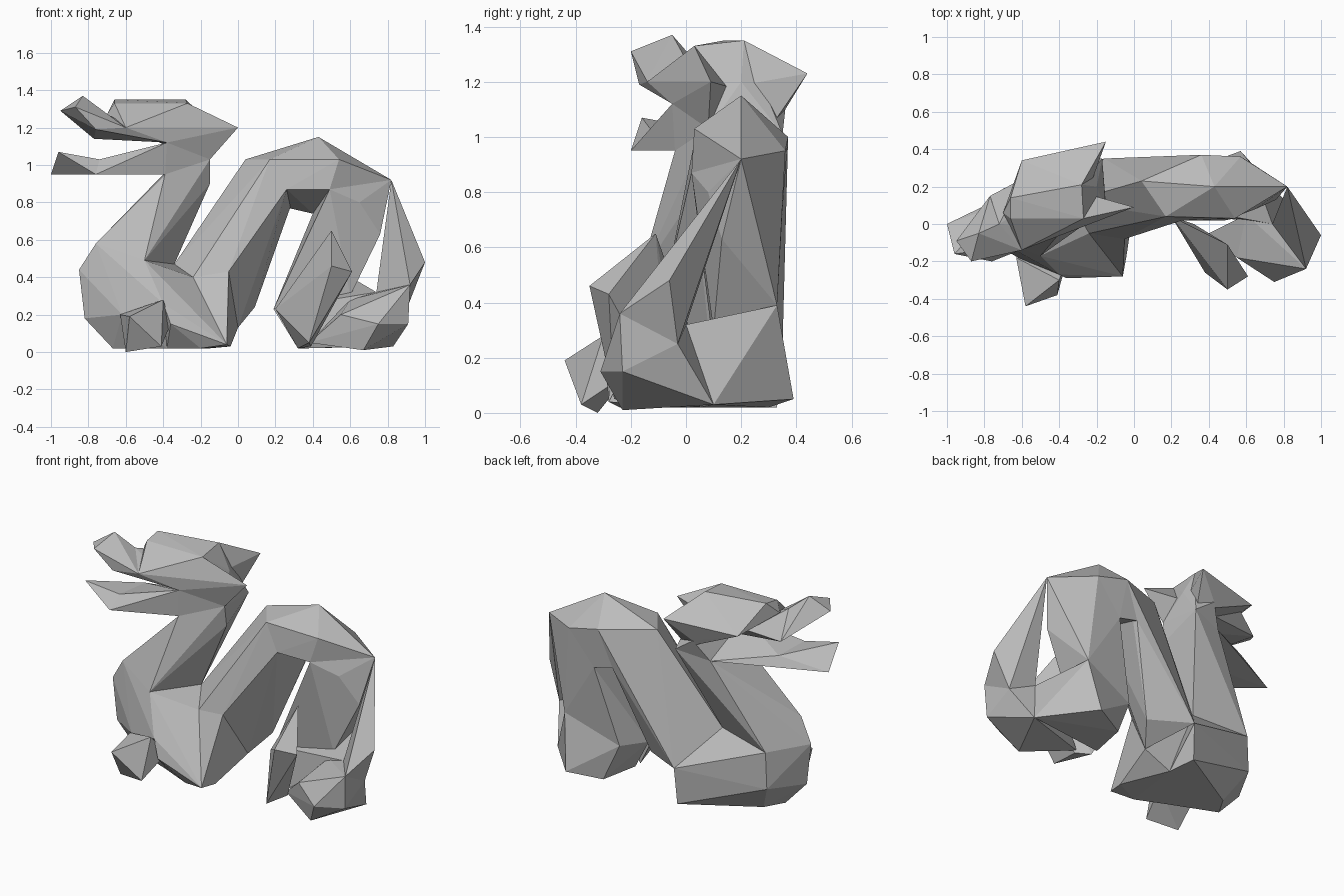
import bpy
import bmesh

default_cube = bpy.data.objects.get("Cube")
if default_cube:
    bpy.data.objects.remove(default_cube, do_unlink=True)

# One plain stone colour for the whole creature
stone = bpy.data.materials.new("stone_grey")
stone.use_nodes = True
stone.diffuse_color = (0.5, 0.5, 0.5, 1)
for node in stone.node_tree.nodes:
    if node.type == "BSDF_PRINCIPLED":
        node.inputs["Base Color"].default_value = stone.diffuse_color
        node.inputs["Roughness"].default_value = 0.8


def faceted_part(name, *sections):
    """Wrap a flat-shaded skin around the corner points of the given sections."""
    mesh = bpy.data.meshes.new(name)
    bm = bmesh.new()
    corners = {point for section in sections for point in section}
    for point in sorted(corners):
        bm.verts.new(point)
    hull = bmesh.ops.convex_hull(bm, input=bm.verts)
    leftovers = [item for item in hull["geom_interior"] + hull["geom_unused"]
                 if isinstance(item, bmesh.types.BMVert)]
    bmesh.ops.delete(bm, geom=list(set(leftovers)), context="VERTS")
    bmesh.ops.recalc_face_normals(bm, faces=bm.faces)
    bm.to_mesh(mesh)
    bm.free()
    mesh.materials.append(stone)
    part = bpy.data.objects.new(name, mesh)
    bpy.context.collection.objects.link(part)
    return part


# Cross-sections shared by neighbouring parts of the winding body
neck_top = [(-.39, -.04, .95), (-.15, .08, 1.03), (-.15, .1, .9),
            (-.17, .35, 1.01), (-.38, .3, .97)]
neck_bottom = [(-.76, -.07, .58), (-.85, -.04, .44), (-.5, -.17, .49),
               (-.34, .12, .47), (-.52, .13, .45), (-.69, .19, .43)]
body_start = [(-.34, .12, .47), (-.24, -.05, .4), (-.05, -.08, .43),
              (0, .1, .13), (.09, .22, .24), (-.16, .35, .25)]
arch_left = [(.04, .23, 1.03), (.17, .04, 1.03), (.26, .02, .87),
             (.27, .35, .77), (.36, .37, 1)]
arch_right = [(.54, .03, 1.03), (.49, .02, .87), (.4, .35, .74),
              (.57, .36, .95), (.82, .2, .92)]
leg_foot = [(.62, .33, .39), (.19, .1, .23), (.27, .28, .25), (.6, .1, .3)]
coil_side = [(.92, -.24, .36), (.91, -.03, .25), (.74, 0, .32)]
chest_front = [(-.06, -.28, .04), (-.2, -.24, .02), (-.36, -.29, .15),
               (-.4, -.27, .26)]
chest_floor = [(-.38, -.16, .02), (-.15, .14, .02)]

# Neck, resting chest with its forward corner, and the small front foot
faceted_part("neck", neck_top, neck_bottom)
faceted_part("chest_base", neck_bottom, body_start[:1], body_start[5:],
             chest_floor, chest_front[3:],
             [(-.82, -.04, .18), (-.67, -.04, .02), (-.62, -.18, .2),
              (-.6, .08, .02), (-.7, .19, .2), (-.17, .33, .02)])
faceted_part("chest_panel", chest_front, chest_floor, body_start[:2],
             neck_bottom[2:3])
faceted_part("chest_corner", body_start[:4], chest_front[:2], chest_floor[1:],
             [(-.04, -.17, .03)])
faceted_part("front_foot",
             [(-.58, -.44, .19), (-.41, -.38, .03), (-.6, -.32, 0),
              (-.4, -.3, .28), (-.63, -.18, .2), (-.36, -.2, .15)])

# Body rises, arches over and comes down again
faceted_part("body_rise", body_start, arch_left)
faceted_part("body_arch", arch_left, arch_right, [(.43, .2, 1.15)])
faceted_part("body_descent", arch_right[1:], leg_foot,
             [(.65, .08, .8), (.76, .13, .63)])

# Coil on the ground, the outer strip of the loop and the raised tail tip
faceted_part("rear_coil", leg_foot, coil_side[2:],
             [(.57, .39, .05), (.37, .3, .02), (.32, .05, .02), (.83, .1, .03)])
faceted_part("front_coil", coil_side,
             [(.75, -.31, .15), (.91, -.23, .15), (.67, -.23, .01),
              (.83, .1, .03), (.55, -.18, .2), (.38, -.06, .05), (.6, .05, .28)])
faceted_part("outer_loop", coil_side, [(.82, .2, .92), (1, -.06, .48)])
faceted_part("tail_tip",
             [(.5, -.11, .65), (.5, -.35, .46), (.61, -.28, .43),
              (.38, -.26, .05), (.2, .04, .23), (.32, 0, .02), (.39, -.06, .03)])

# Head: skull, two swept-back horns, nose and open lower jaw
skull_side_right = [(-.6, -.14, 1.2), (-.27, .03, 1.33), (-.38, -.05, 1.12)]
skull_side_left = [(-.6, .34, 1.2), (-.28, .21, 1.35), (-.3, .36, 1.1)]
skull_back = [(-.15, .08, 1.03), (-.17, .35, 1.01), (-.2, .2, 1.2)]
faceted_part("skull", skull_side_right, skull_side_left, skull_back,
             [(-.7, .06, 1.27), (-.66, .14, 1.35), (-.66, .03, 1.33)])
for side, skull_side, root, tip in (
        ("right", skull_side_right, skull_back[0], (0, .09, 1.2)),
        ("left", skull_side_left, (-.2, .33, 1.07), (-.15, .44, 1.23))):
    faceted_part(side + "_horn", skull_side, [root, tip, (-.25, .16, 1.18)])
nose_root = [(-.76, -.17, 1.19), (-.77, .15, 1.14), (-.72, 0, 1.28)]
faceted_part("nose_bridge", skull_side_right[::2], nose_root,
             [(-.6, .24, 1.2), (-.4, .2, 1.13)])
faceted_part("nose_tip", nose_root, skull_side_right[:1],
             [(-.95, -.09, 1.29), (-.83, -.05, 1.37), (-.87, -.2, 1.31)])
jaw_middle = [(-.76, -.2, .95), (-.74, -.13, 1.03), (-.72, .1, 1.02)]
faceted_part("jaw_tip", jaw_middle, [(-1, 0, .95), (-.96, -.16, 1.07)])
faceted_part("lower_jaw", jaw_middle, neck_top[::4], skull_side_right[2:],
             [(-1, 0, .95)])
faceted_part("jaw_hinge", neck_top, skull_back, skull_side_right[2:],
             skull_side_left[2:])
